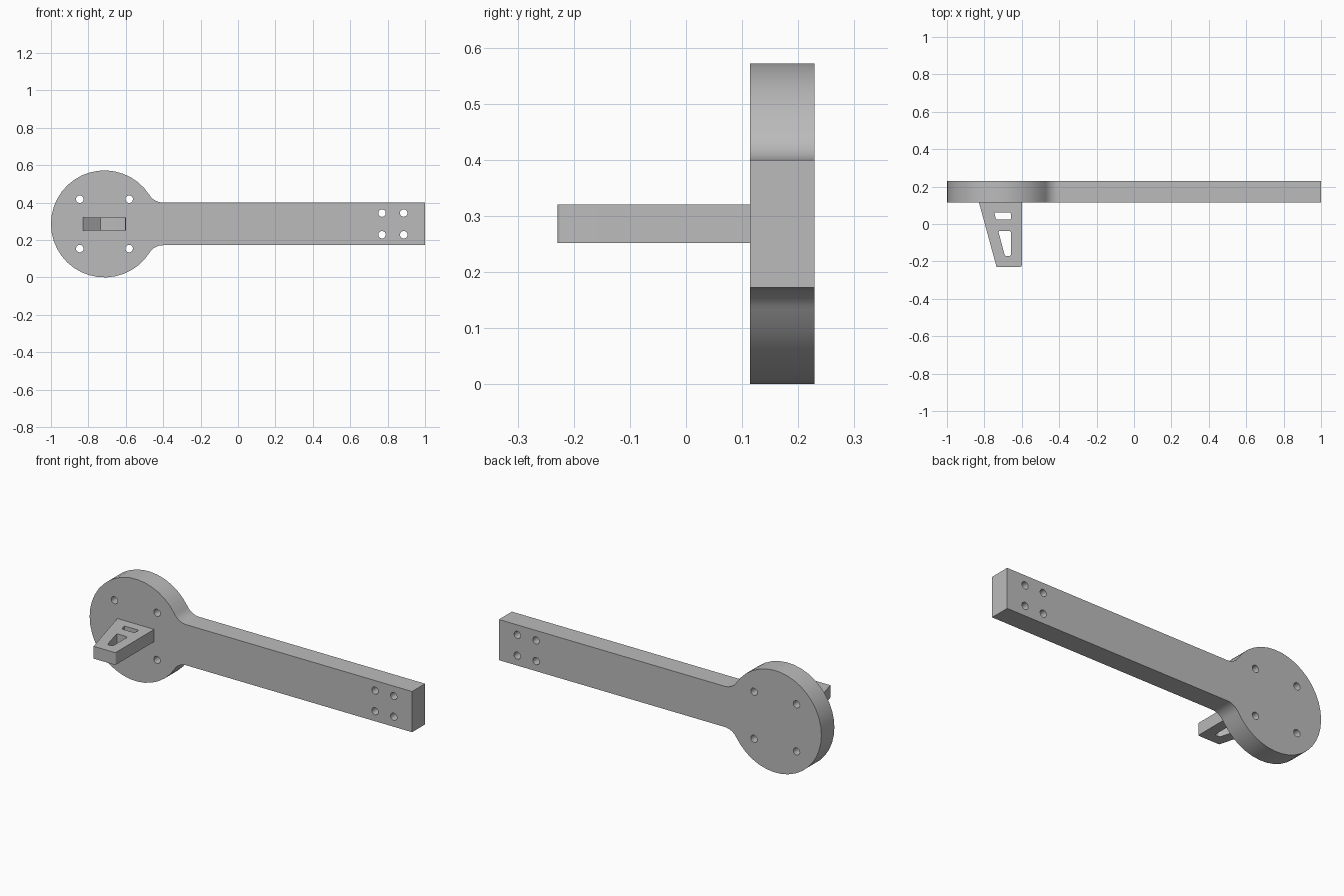
import bpy
import bmesh
from math import sin, cos, pi, radians, sqrt, atan2
from mathutils import Matrix, Vector

if "Cube" in bpy.data.objects:
    bpy.data.objects.remove(bpy.data.objects["Cube"], do_unlink=True)

GREY = (0.5, 0.5, 0.5, 1)
grey = bpy.data.materials.new("plain grey")
grey.use_nodes = True
grey.diffuse_color = GREY
grey.node_tree.nodes["Principled BSDF"].inputs["Base Color"].default_value = GREY


def arc(cx, cy, r, start, end, steps):
    return [(cx + r * cos(start + (end - start) * i / steps),
             cy + r * sin(start + (end - start) * i / steps))
            for i in range(steps + 1)]


def circle(cx, cy, r, sides=24):
    return arc(cx, cy, r, 0, 2 * pi, sides)[:-1]


def rounded(points, r, steps=4):
    """Polygon with softened corners."""
    pts = [Vector(p) for p in points]
    out = []
    for i, p in enumerate(pts):
        a = p + (pts[i - 1] - p).normalized() * r
        b = p + (pts[(i + 1) % len(pts)] - p).normalized() * r
        for k in range(steps + 1):
            t = k / steps
            out.append(tuple(a * (1 - t) ** 2 + p * 2 * t * (1 - t) + b * t * t))
    return out


def slab(name, outline, holes, thickness, matrix):
    """Extruded outline with through holes, centred on its own plane."""
    curve = bpy.data.curves.new(name + " profile", "CURVE")
    curve.dimensions = "2D"
    curve.fill_mode = "BOTH"
    curve.extrude = thickness / 2
    for loop in [outline] + holes:
        spline = curve.splines.new("POLY")
        spline.points.add(len(loop) - 1)
        for point, (x, y) in zip(spline.points, loop):
            point.co = (x, y, 0, 1)
        spline.use_cyclic_u = True
    helper = bpy.data.objects.new(name + " helper", curve)
    bpy.context.collection.objects.link(helper)
    bpy.context.view_layer.update()
    graph = bpy.context.evaluated_depsgraph_get()
    mesh = bpy.data.meshes.new_from_object(helper.evaluated_get(graph))
    bpy.data.objects.remove(helper, do_unlink=True)
    bpy.data.curves.remove(curve)

    bm = bmesh.new()
    bm.from_mesh(mesh)
    bmesh.ops.remove_doubles(bm, verts=bm.verts, dist=0.0001)
    bmesh.ops.transform(bm, matrix=matrix, verts=bm.verts)
    bmesh.ops.recalc_face_normals(bm, faces=bm.faces)
    bm.to_mesh(mesh)
    bm.free()
    mesh.materials.clear()
    mesh.materials.append(grey)
    mesh.name = name
    obj = bpy.data.objects.new(name, mesh)
    bpy.context.collection.objects.link(obj)
    bpy.ops.object.select_all(action="DESELECT")
    obj.select_set(True)
    bpy.context.view_layer.objects.active = obj
    bpy.ops.object.shade_smooth_by_angle(angle=radians(30))
    return obj


# Arm plate: round head blended into a straight bar
HEAD_X, MID, HEAD_R = -0.714, 0.286, 0.286
HALF, FILLET = 0.114, 0.086
fz = HALF + FILLET
fx = sqrt((HEAD_R + FILLET) ** 2 - fz ** 2)
a = atan2(fz, fx)
head = arc(HEAD_X, 0, HEAD_R, a, 2 * pi - a, 32)
lower = arc(HEAD_X + fx, -fz, FILLET, pi - a, pi / 2, 8)[1:]
upper = [(x, -z) for x, z in reversed(lower)]
outline = head + lower + [(1, -HALF), (1, HALF)] + upper
outline = [(x, z + MID) for x, z in outline]

# Bolt holes in the head and at the bar end
bolts = [circle(cx + sx * dx, MID + sz * dz, 0.02)
         for cx, dx, dz in ((HEAD_X, 0.132, 0.132), (0.828, 0.058, 0.058))
         for sx in (-1, 1) for sz in (-1, 1)]
slab("arm_plate", outline, bolts, 0.115,
     Matrix.Translation((0, 0.1715, 0)) @ Matrix.Rotation(pi / 2, 4, "X"))

# Tapered bracket standing out of the head, with two slots
bracket = [(-0.829, 0.116), (-0.735, -0.229)]
bracket += rounded([(-0.61, -0.229), (-0.6, -0.229), (-0.6, -0.219)], 0.009)[5:10]
bracket += [(-0.6, 0.116)]
slots = [rounded([(-0.747, 0.061), (-0.738, 0.024), (-0.658, 0.024), (-0.658, 0.061)], 0.008),
         rounded([(-0.726, -0.037), (-0.69, -0.172), (-0.658, -0.172), (-0.658, -0.037)], 0.012)]
slab("bracket", bracket, slots, 0.069, Matrix.Translation((0, 0, MID)))
